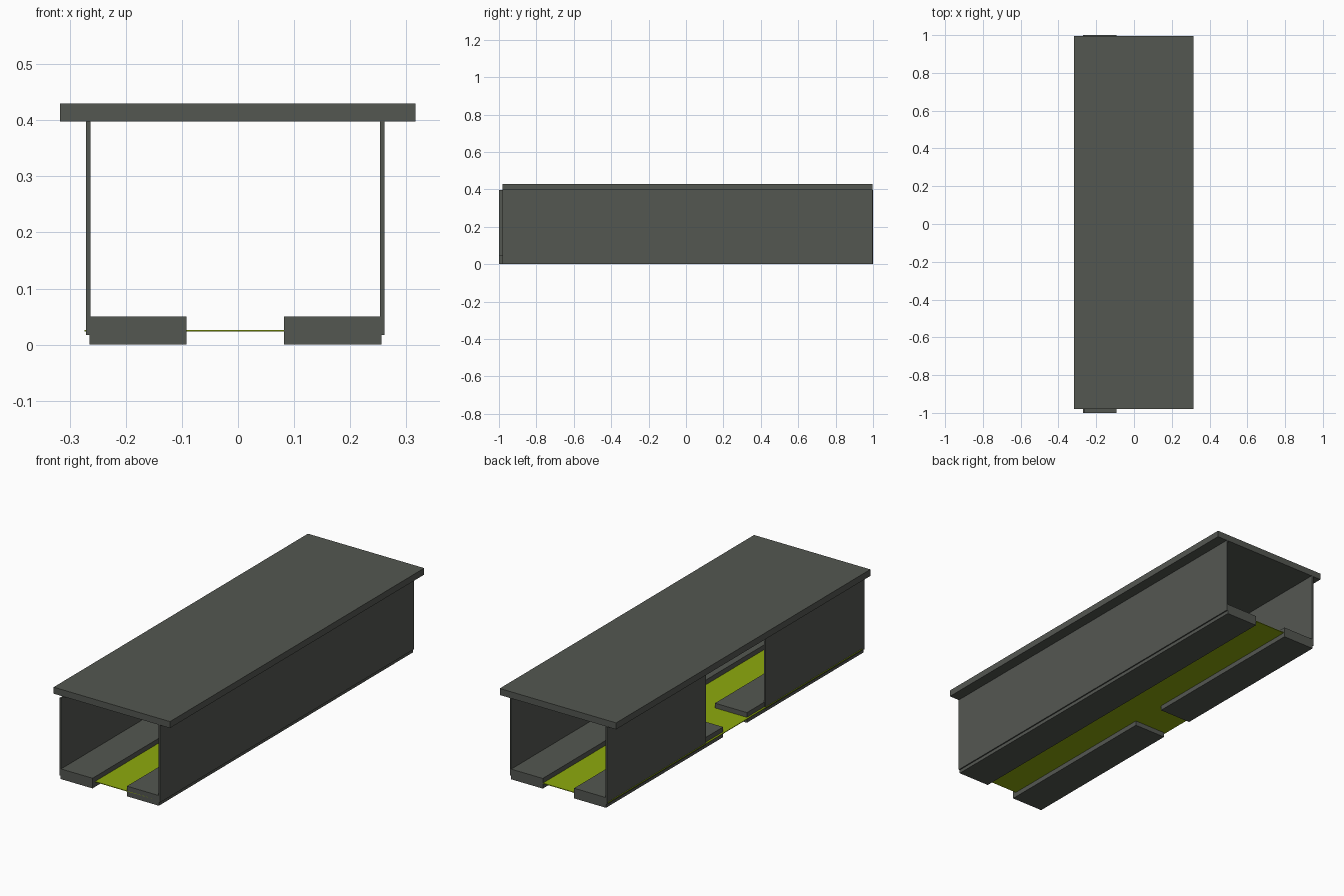
import bpy

if "Cube" in bpy.data.objects:
    bpy.data.objects.remove(bpy.data.objects["Cube"])


def material(name, rgb):
    m = bpy.data.materials.new(name)
    m.diffuse_color = (*rgb, 1.0)
    m.use_nodes = True
    m.node_tree.nodes["Principled BSDF"].inputs["Base Color"].default_value = m.diffuse_color
    return m


GREY = material("dark grey", (0.088, 0.095, 0.083))
LIME = material("lime yellow", (0.27, 0.40, 0.004))


def box(name, x, y, z, mat):
    """Box from (min, max) ranges on each axis."""
    mesh = bpy.data.meshes.new(name)
    verts = [(a, b, c) for a in x for b in y for c in z]
    faces = [(0, 1, 3, 2), (4, 6, 7, 5), (0, 4, 5, 1),
             (2, 3, 7, 6), (0, 2, 6, 4), (1, 5, 7, 3)]
    mesh.from_pydata(verts, [], faces)
    mesh.materials.append(mat)
    ob = bpy.data.objects.new(name, mesh)
    bpy.context.collection.objects.link(ob)
    return ob


WALL_Z = (0.017, 0.398)
LEDGE_Z = (0.0, 0.05)
LONG_Y = (-0.98, 0.996)

# Overhanging roof slab
box("roof", (-0.317, 0.316), LONG_Y, (0.398, 0.43), GREY)

# Closed right side: one unbroken wall and ledge
box("right_wall", (0.2535, 0.2615), LONG_Y, WALL_Z, GREY)
box("right_ledge", (0.082, 0.2555), LONG_Y, LEDGE_Z, GREY)

# Left side: split in two around a central doorway
for end, wall_y, ledge_y in (("front", (-1.0, -0.23), (-1.0, -0.095)),
                             ("back", (0.23, 1.0), (0.09, 1.0))):
    box(f"left_wall_{end}", (-0.2705, -0.2625), wall_y, WALL_Z, GREY)
    box(f"left_ledge_{end}", (-0.265, -0.0915), ledge_y, LEDGE_Z, GREY)

# Thin coloured floor sheet running between the ledges and out of the doorway
box("floor_strip", (-0.274, 0.25), (-0.98, 0.994), (0.0235, 0.0265), LIME)
